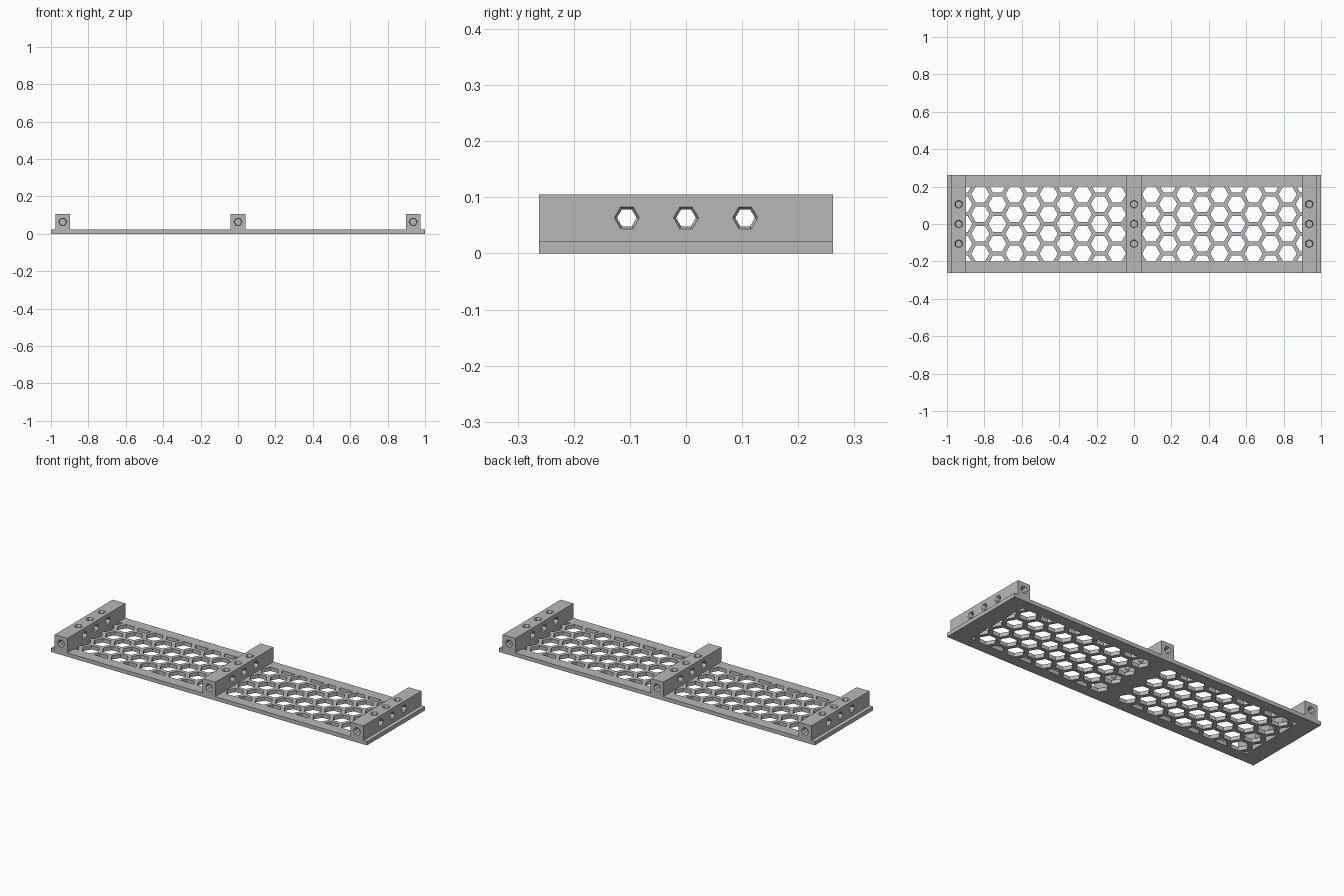
import bpy, bmesh
from math import cos, sin, pi, sqrt
from mathutils import Vector

cube = bpy.data.objects.get("Cube")
if cube:
    bpy.data.objects.remove(cube, do_unlink=True)

grey = bpy.data.materials.new("plain_grey")
grey.use_nodes = True
grey.diffuse_color = (0.48, 0.48, 0.48, 1)
grey.node_tree.nodes["Principled BSDF"].inputs["Base Color"].default_value = (0.48, 0.48, 0.48, 1)

WIDTH, THICK, TOP = 0.262, 0.022, 0.105
RAIL_HALF, END_X = 0.04, 0.937
PITCH = 0.1054                     # spacing of the honeycomb rows and rail holes
COLUMN = PITCH * sqrt(3) / 2
MID_Z = (THICK + TOP) / 2


def to_object(bm, name):
    bmesh.ops.recalc_face_normals(bm, faces=bm.faces)
    mesh = bpy.data.meshes.new(name)
    bm.to_mesh(mesh)
    bm.free()
    mesh.materials.append(grey)
    obj = bpy.data.objects.new(name, mesh)
    bpy.context.collection.objects.link(obj)
    return obj


def box(name, x0, x1, z0, z1):
    bm = bmesh.new()
    bmesh.ops.create_cube(bm, size=1)
    bmesh.ops.scale(bm, vec=(x1 - x0, 2 * WIDTH, z1 - z0), verts=bm.verts)
    bmesh.ops.translate(bm, vec=((x0 + x1) / 2, 0, (z0 + z1) / 2), verts=bm.verts)
    return to_object(bm, name)


def cut(obj, cutter):
    mod = obj.modifiers.new("cut", 'BOOLEAN')
    mod.operation, mod.solver, mod.object = 'DIFFERENCE', 'EXACT', cutter
    bpy.context.view_layer.objects.active = obj
    bpy.ops.object.modifier_apply(modifier=mod.name)
    bpy.data.objects.remove(cutter, do_unlink=True)


def honeycomb(side):
    """Hexagonal prisms for one half of the tray, trimmed to its window."""
    bm = bmesh.new()
    radius = 0.0485
    for col in range(1, 11):
        rows = (-1.5, -0.5, 0.5, 1.5) if col % 2 else (-2, -1, 0, 1, 2)
        for row in rows:
            bm.faces.new([bm.verts.new((side * col * COLUMN + radius * cos(k * pi / 3),
                                        row * PITCH + radius * sin(k * pi / 3), -0.01))
                          for k in range(6)])
    trims = [((0, 0.2, 0), (0, 1, 0)), ((0, -0.2, 0), (0, -1, 0)),
             ((side * (END_X - RAIL_HALF), 0, 0), (side, 0, 0))]
    for point, normal in trims:
        bmesh.ops.bisect_plane(bm, geom=bm.verts[:] + bm.edges[:] + bm.faces[:],
                               plane_co=point, plane_no=normal, clear_outer=True)
    made = bmesh.ops.extrude_face_region(bm, geom=bm.faces[:])["geom"]
    bmesh.ops.translate(bm, vec=(0, 0, THICK + 0.02),
                        verts=[v for v in made if isinstance(v, bmesh.types.BMVert)])
    return to_object(bm, "honeycomb_cutter")


def bores(centres, axis, across, profile):
    """Six-sided holes with bevelled mouths; one corner points along 'across'."""
    bm = bmesh.new()
    axis, across = Vector(axis), Vector(across)
    third = axis.cross(across)
    for centre in centres:
        rings = [[bm.verts.new(Vector(centre) + axis * t + r * (across * cos(k * pi / 3)
                                                               + third * sin(k * pi / 3)))
                  for k in range(6)] for t, r in profile]
        for a, b in zip(rings, rings[1:]):
            for k in range(6):
                bm.faces.new((a[k], a[k - 1], b[k - 1], b[k]))
        bm.faces.new(rings[0])
        bm.faces.new(rings[-1])
    return to_object(bm, "bore_cutter")


# Perforated base tray
tray = box("perforated_tray", -1, 1, 0, THICK)
for side in (-1, 1):
    cut(tray, honeycomb(side))

# Three cross rails with holes through the sides, top and ends
MOUTH, BORE, BEVEL = 0.0225, 0.0175, 0.01


def through(half):
    return [(-half - BEVEL, 2 * MOUTH - BORE), (-half + BEVEL, BORE),
            (half - BEVEL, BORE), (half + BEVEL, 2 * MOUTH - BORE)]


for name, x in (("right_rail", -END_X), ("middle_rail", 0), ("left_rail", END_X)):
    rail = box(name, x - RAIL_HALF, x + RAIL_HALF, THICK, TOP)
    spots = [(x, row * PITCH, MID_Z) for row in (-1, 0, 1)]
    cut(rail, bores(spots, (1, 0, 0), (0, 1, 0), through(RAIL_HALF)))
    cut(rail, bores(spots, (0, 0, 1), (0, 1, 0), through(TOP - MID_Z)))
    for end in (-1, 1):
        blind = [(-BEVEL, 2 * MOUTH - BORE), (BEVEL, BORE), (0.08, BORE)]
        cut(rail, bores([(x, end * WIDTH, MID_Z)], (0, -end, 0), (1, 0, 0), blind))
